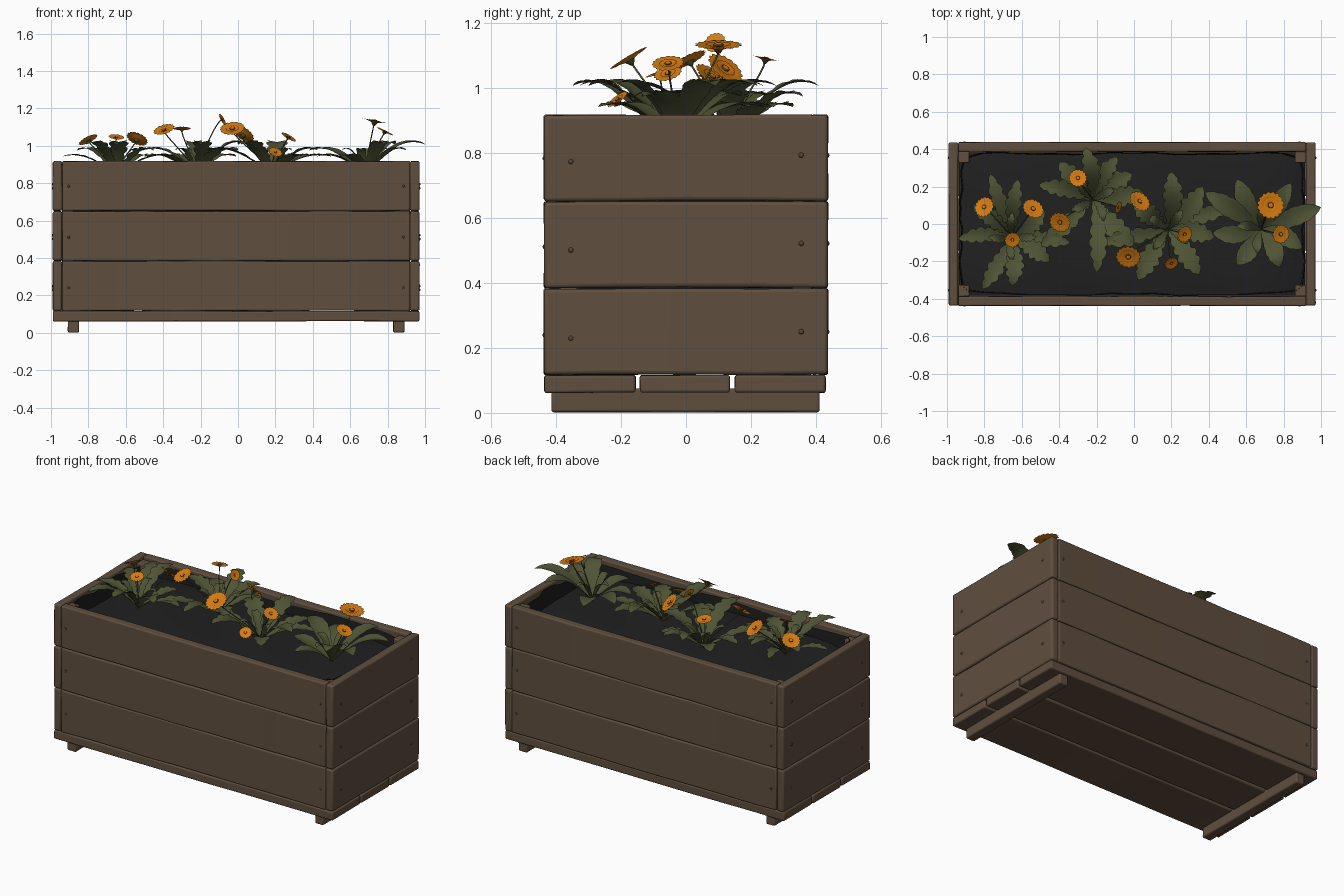
import bpy, bmesh, math, random
from mathutils import Vector, Matrix

random.seed(4)
cube = bpy.data.objects.get("Cube")
if cube:
    bpy.data.objects.remove(cube, do_unlink=True)


def material(name, rgb):
    m = bpy.data.materials.new(name)
    m.use_nodes = True
    m.diffuse_color = (*rgb, 1)
    bsdf = m.node_tree.nodes["Principled BSDF"]
    bsdf.inputs["Base Color"].default_value = (*rgb, 1)
    bsdf.inputs["Roughness"].default_value = 0.8
    return m


WOOD = material("brown wood", (0.115, 0.077, 0.049))
SCREW = material("brown screw", (0.085, 0.058, 0.038))
SOIL = material("dark soil", (0.0145, 0.0145, 0.0145))
LINER = material("black liner", (0.0115, 0.0115, 0.0115))
LEAF = material("leaf green", (0.078, 0.090, 0.036))
PETAL = material("petal orange", (0.66, 0.20, 0.006))
CENTRE = material("flower centre brown", (0.12, 0.035, 0.006))


def finish(name, bm, mats, angle=40):
    mesh = bpy.data.meshes.new(name)
    bm.to_mesh(mesh)
    bm.free()
    for m in mats:
        mesh.materials.append(m)
    ob = bpy.data.objects.new(name, mesh)
    bpy.context.collection.objects.link(ob)
    bpy.ops.object.select_all(action="DESELECT")
    ob.select_set(True)
    bpy.context.view_layer.objects.active = ob
    bpy.ops.object.shade_smooth_by_angle(angle=math.radians(angle))
    return ob


def plank(name, lo, hi, bevel=0.009, wobble=0.003):
    """Softened board with slightly uneven edges along its length."""
    lo, hi = Vector(lo), Vector(hi)
    size = hi - lo
    bm = bmesh.new()
    bmesh.ops.create_cube(bm, size=1)
    for v in bm.verts:
        v.co = (lo + hi) / 2 + Vector(a * b for a, b in zip(v.co, size))
    axis = max(range(3), key=lambda i: size[i])
    normal = Vector([float(i == axis) for i in range(3)])
    cuts = int(size[axis] / 0.2)
    for i in range(1, cuts):
        bmesh.ops.bisect_plane(bm, geom=bm.verts[:] + bm.edges[:] + bm.faces[:],
                               plane_co=lo + size * (i / cuts), plane_no=normal)
    for v in bm.verts:
        for i in range(3):
            if i != axis:
                v.co[i] += random.uniform(-wobble, wobble) * 0.7
    ob = finish(name, bm, [WOOD])
    mod = ob.modifiers.new("soft edges", "BEVEL")
    mod.width, mod.segments = bevel, 3
    mod.limit_method, mod.angle_limit = "ANGLE", math.radians(40)


# Wooden box: feet, floor boards, three rows of wall boards, corner posts
X0, X1, Y = -0.99, 0.97, 0.437
T = 0.05
for side, x in (("right", -0.91), ("left", 0.83)):
    plank(side + "_foot", (x, -0.415, 0.002), (x + 0.06, 0.412, 0.075), 0.008, 0.001)
for i, (a, b) in enumerate([(-0.436, -0.155), (-0.142, 0.135), (0.15, 0.43)]):
    plank(f"floor_board_{i + 1}", (X0, a, 0.062), (X1, b, 0.116), 0.008, 0.002)
for i in range(3):
    z0 = 0.118 + i * 0.2675
    z1 = z0 + 0.265
    for side, s in (("front", -1), ("back", 1)):
        ya, yb = sorted((s * Y, s * (Y - T)))
        plank(f"{side}_board_{i + 1}", (X0 + T + 0.001, ya, z0), (X1 - T - 0.001, yb, z1), 0.007)
    plank(f"right_board_{i + 1}", (X0, -Y, z0), (X0 + T, Y, z1), 0.011)
    plank(f"left_board_{i + 1}", (X1 - T, -Y, z0), (X1, Y, z1), 0.011)
for x in (X0 + T, X1 - T - 0.06):
    for y in (-Y + T, Y - T - 0.06):
        plank("corner_post", (x, y, 0.115), (x + 0.06, y + 0.06, 0.9), 0.006, 0.001)

# Screw heads on all four walls
bm = bmesh.new()


def screw(p, axis, radius):
    squash = Matrix.Diagonal([0.7 if i == axis else 1 for i in range(3)] + [1])
    bmesh.ops.create_uvsphere(bm, u_segments=10, v_segments=6, radius=radius,
                              matrix=Matrix.Translation(p) @ squash)


for i in range(3):
    z = 0.24 + 0.272 * i
    for s in (-1, 1):
        lift = 0.01 * (s + 1)
        for x in (X0, X1):
            screw((x, s * 0.355, z - 0.01 + lift), 0, 0.008)
        for x in (-0.905, 0.885):
            screw((x, s * Y, z + lift * 0.5), 1, 0.007)
finish("screws", bm, [SCREW])

# Creased liner around the inside, closed below
bm = bmesh.new()
N = 96
rings = []
for z, grow in ((0.125, 0), (0.8, 0), (0.86, 0.004), (0.895, 0.008)):
    ring = []
    for k in range(N):
        a = math.tau * k / N
        c, s = math.cos(a), math.sin(a)
        r = (abs(c) ** 14 + abs(s) ** 14) ** (-1 / 14)
        w = 0.005 * math.sin(9 * a) + 0.003 * math.sin(23 * a) - 0.004
        ring.append(bm.verts.new((-0.01 + c * r * (0.915 + grow + w), s * r * (0.376 + grow + w),
                                  z + (0.012 * math.sin(7 * a) if z > 0.85 else 0))))
    rings.append(ring)
for a, b in zip(rings, rings[1:]):
    for k in range(N):
        bm.faces.new((a[k], b[k], b[(k + 1) % N], a[(k + 1) % N]))
bm.faces.new(rings[0])
finish("liner", bm, [LINER], 60)

# Soil surface, sagging a little toward the ends
bm = bmesh.new()
bmesh.ops.create_grid(bm, x_segments=40, y_segments=18, size=1)
for v in bm.verts:
    x, y = v.co.x, v.co.y
    z = 0.845 - 0.05 * abs(x) ** 8 - 0.015 * y ** 4 + 0.004 * math.sin(9 * x + 4 * y)
    v.co = (-0.01 + x * 0.925, y * 0.383, z)
finish("soil", bm, [SOIL], 80)


def leaf(bm, base, tip, half_width, rise, teeth):
    """Arched blade with a folded midrib and a lobed edge."""
    n = 18
    base, tip = Vector(base), Vector(tip)
    along = tip - base
    side = Vector((-along.y, along.x)).normalized()
    bend = random.uniform(-0.02, 0.02)
    rows = []
    for i in range(n + 1):
        t = i / n
        p = base + along * t + side * bend * math.sin(math.pi * t)
        z = 0.845 + rise * math.sin(math.pi * 0.62 * t)
        w = half_width * max(math.sin(math.pi * t ** 1.35), 0) ** 0.75 + 0.004 * (1 - t)
        w *= 1 - teeth * (i % 3 == 0)
        rows.append([bm.verts.new((*(p + side * w * k), z + abs(k) * w * 0.2)) for k in (-1, -0.5, 0, 0.5, 1)])
    for a, b in zip(rows, rows[1:]):
        for k in range(4):
            bm.faces.new((a[k], b[k], b[k + 1], a[k + 1]))


# Each plant: centre, half leaf width, lobe depth, leaf tips
PLANTS = [
    ((-0.65, -0.07), 0.045, 0.3, [(-.81, -.35), (-.94, -.08), (-.77, .27), (-.62, .24), (-.34, -.1),
                                  (-.45, -.2), (-.65, -.33), (-.48, .08), (-.86, .1)]),
    ((-0.22, 0.13), 0.052, 0.3, [(-.26, .41), (-.01, .27), (-.51, .21), (-.2, -.26), (-.5, -.12),
                                 (0, -.11), (.05, .17), (-.4, .33), (-.09, .36)]),
    ((0.18, -0.03), 0.052, 0.28, [(.2, .28), (.5, .07), (.43, -.07), (.02, -.3), (.35, -.27),
                                  (-.18, -.1), (0, .12), (.37, .2)]),
    ((0.68, -0.03), 0.05, 0.08, [(1.0, .09), (.55, .24), (.38, .17), (.78, -.23), (.55, -.22),
                                 (.9, -.13), (.84, .22), (.42, -.05)]),
]
for i, (base, width, teeth, tips) in enumerate(PLANTS):
    bm = bmesh.new()
    for k, tip in enumerate(tips):
        leaf(bm, base, tip, width * random.uniform(0.9, 1.15), (0.175, 0.105, 0.14)[k % 3], teeth)
    for k in range(4):
        a = math.tau * (k + 0.3 * i) / 4
        tip = (base[0] + 0.13 * math.cos(a), base[1] + 0.13 * math.sin(a))
        leaf(bm, base, tip, width * 0.5, 0.14, teeth)
    finish(f"plant_leaves_{i + 1}", bm, [LEAF], 70)


def flower(name, pos, radius, facing, base):
    """Two scalloped petal layers, a centre ringed in brown, a calyx and a stem."""
    bm = bmesh.new()
    seg = 48
    turn = Vector(facing).normalized().to_track_quat("Z", "Y").to_matrix().to_4x4()
    place = Matrix.Translation(pos) @ turn @ Matrix.Scale(radius, 4)
    for reach, lift in ((1, 0), (0.55, 0.05)):
        prev = None
        for f, z in ((0.12, -0.1), (0.55, 0.02), (0.85, 0.07), (1, 0.06)):
            ring = []
            for k in range(seg):
                a = math.tau * k / seg
                r = reach * f * (1 - (0.1 * (k % 3 == 0) if f == 1 else 0))
                ring.append(bm.verts.new(place @ Vector((r * math.cos(a), r * math.sin(a), z * reach + lift))))
            if prev:
                for k in range(seg):
                    j = (k + 1) % seg
                    bm.faces.new((prev[k], ring[k], ring[j], prev[j]))
            prev = ring
    old = set(bm.faces)
    bmesh.ops.create_uvsphere(bm, u_segments=14, v_segments=12, radius=0.22,
                              matrix=place @ Matrix.Translation((0, 0, 0.06)) @ Matrix.Diagonal((1, 1, 0.4, 1)))
    back = place.inverted()
    for f in set(bm.faces) - old:
        f.material_index = 1 if (back @ f.calc_center_median()).xy.length > 0.13 else 0
    old = set(bm.faces)
    bmesh.ops.create_cone(bm, segments=12, radius1=0.08, radius2=0.26, depth=0.26, cap_ends=True,
                          matrix=place @ Matrix.Translation((0, 0, -0.18)))
    for f in set(bm.faces) - old:
        f.material_index = 2
    finish(name, bm, [PETAL, CENTRE, LEAF], 70)

    curve = bpy.data.curves.new(name + "_stem", "CURVE")
    curve.dimensions = "3D"
    curve.bevel_depth, curve.bevel_resolution = 0.003, 1
    spline = curve.splines.new("BEZIER")
    spline.bezier_points.add(1)
    start, end = Vector((*base, 0.84)), place @ Vector((0, 0, -0.2))
    for bp, p, d in zip(spline.bezier_points, (start, end), (Vector((0, 0, 0.06)), turn @ Vector((0, 0, 0.04)))):
        bp.co, bp.handle_left, bp.handle_right = p, p - d, p + d
    curve.materials.append(LEAF)
    bpy.context.collection.objects.link(bpy.data.objects.new(name + "_stem", curve))


# Flowers: plant number, position, radius, facing
FLOWERS = [
    (0, (-.80, .09, 1.03), .056, (-.5, .35, 1)), (0, (-.54, .08, 1.035), .06, (.4, .6, .9)),
    (0, (-.65, -.085, 1.045), .042, (.1, -.35, 1)), (1, (-.30, .245, 1.09), .048, (0, .2, 1)),
    (1, (-.395, .01, 1.085), .058, (-.3, -.5, 1)), (1, (-.085, .09, 1.14), .034, (.9, -.3, .5)),
    (2, (.03, .12, 1.06), .062, (.55, .6, .8)), (2, (-.03, -.175, 1.09), .067, (-.1, -.6, 1)),
    (2, (.27, -.055, 1.045), .045, (.6, -.3, 1)), (2, (.2, -.21, .965), .038, (.3, -.6, .8)),
    (3, (.73, .10, 1.13), .073, (.2, 0, 1)), (3, (.785, -.055, 1.075), .05, (.5, -.1, 1)),
]
for i, (plant, pos, radius, facing) in enumerate(FLOWERS):
    flower(f"flower_{i + 1}", pos, radius, facing, PLANTS[plant][0])
